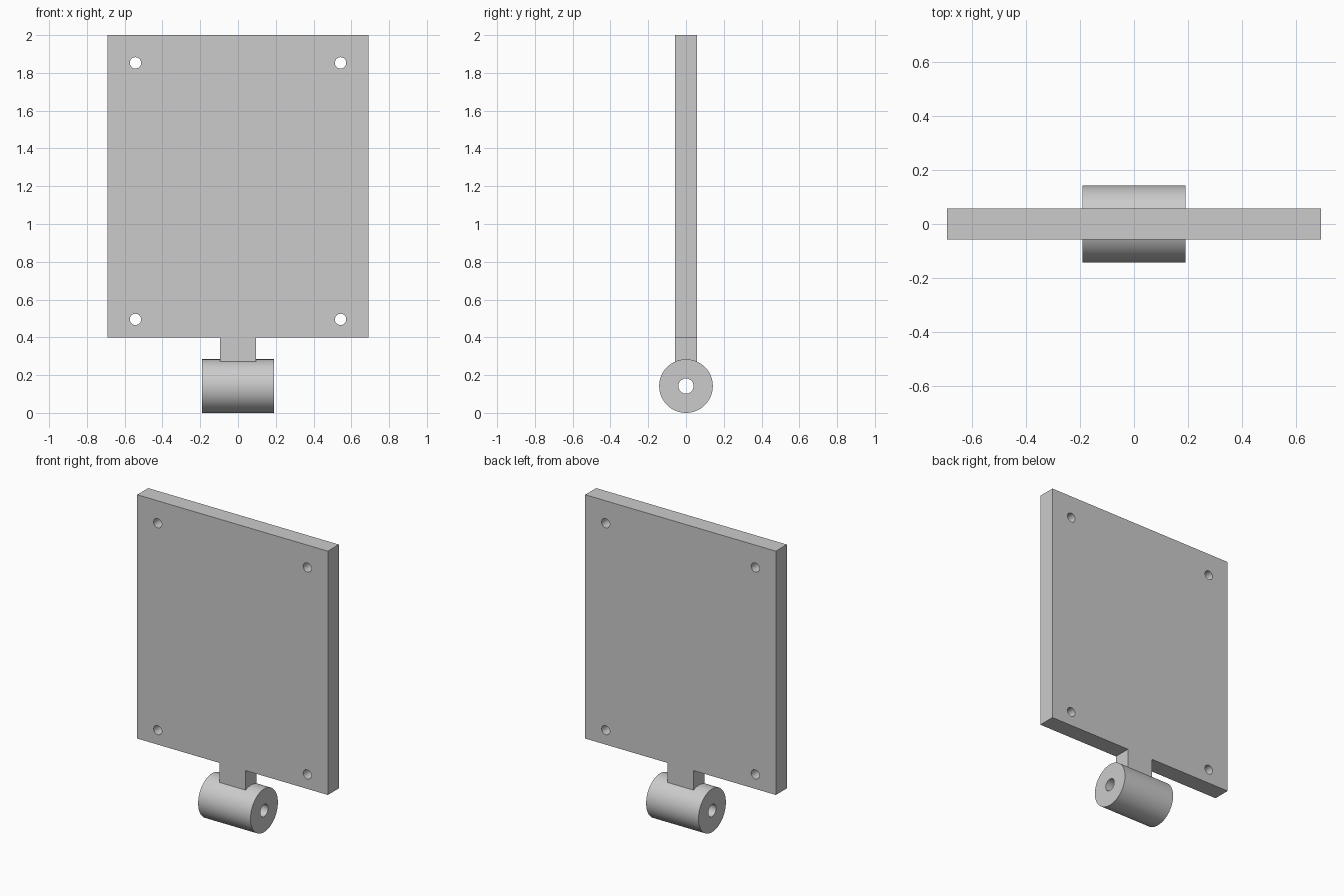
import bpy
import bmesh
import math
from mathutils import Matrix, Vector

default = bpy.data.objects.get("Cube")
if default:
    bpy.data.objects.remove(default, do_unlink=True)

# One plain grey for the whole model
GREY = (0.6, 0.6, 0.6, 1)
grey = bpy.data.materials.new("plain grey")
grey.use_nodes = True
grey.diffuse_color = GREY
grey.node_tree.nodes["Principled BSDF"].inputs["Base Color"].default_value = GREY

HALF_T = 0.057            # half thickness of plate and neck
HALF_W, BOTTOM, TOP = 0.692, 0.4, 2.0
NECK_W, NECK_BOTTOM = 0.095, 0.22
RADIUS, BORE, SLEEVE_W = 0.142, 0.04, 0.19


def finish(bm, name):
    bmesh.ops.recalc_face_normals(bm, faces=bm.faces)
    mesh = bpy.data.meshes.new(name)
    bm.to_mesh(mesh)
    bm.free()
    obj = bpy.data.objects.new(name, mesh)
    bpy.context.collection.objects.link(obj)
    mesh.materials.append(grey)
    return obj


def smooth(obj):
    bpy.ops.object.select_all(action='DESELECT')
    obj.select_set(True)
    bpy.context.view_layer.objects.active = obj
    bpy.ops.object.shade_smooth_by_angle(angle=math.radians(30))


# Mounting plate with its neck, extruded from one outline
half = [(NECK_W, NECK_BOTTOM), (NECK_W, BOTTOM), (HALF_W, BOTTOM), (HALF_W, TOP)]
outline = half + [(-x, z) for x, z in reversed(half)]
bm = bmesh.new()
face = bm.faces.new([bm.verts.new((x, -HALF_T, z)) for x, z in outline])
side = bmesh.ops.extrude_face_region(bm, geom=[face])["geom"]
bmesh.ops.translate(bm, vec=Vector((0, 2 * HALF_T, 0)),
                    verts=[v for v in side if isinstance(v, bmesh.types.BMVert)])
plate = finish(bm, "mounting_plate")

# Four screw holes through the plate
bm = bmesh.new()
for x in (-0.543, 0.543):
    for z in (0.495, 1.853):
        bmesh.ops.create_cone(
            bm, cap_ends=True, segments=32, radius1=0.03, radius2=0.03, depth=0.4,
            matrix=Matrix.Translation((x, 0, z)) @ Matrix.Rotation(math.pi / 2, 4, 'X'))
cutter = finish(bm, "screw_hole_cutter")
cutter.hide_render = True
cut = plate.modifiers.new("screw holes", 'BOOLEAN')
cut.operation = 'DIFFERENCE'
cut.solver = 'EXACT'
cut.object = cutter
bpy.context.view_layer.objects.active = plate
bpy.ops.object.modifier_apply(modifier=cut.name)
bpy.data.objects.remove(cutter, do_unlink=True)
smooth(plate)

# Pivot sleeve: a ring-shaped section spun around the x axis
bm = bmesh.new()
section = [(-SLEEVE_W, BORE), (SLEEVE_W, BORE), (SLEEVE_W, RADIUS), (-SLEEVE_W, RADIUS)]
ring = [bm.verts.new((x, 0, RADIUS + r)) for x, r in section]
edges = [bm.edges.new((ring[i], ring[(i + 1) % 4])) for i in range(4)]
bmesh.ops.spin(bm, geom=ring + edges, cent=(0, 0, RADIUS), axis=(1, 0, 0),
               angle=2 * math.pi, steps=64)
bmesh.ops.remove_doubles(bm, verts=bm.verts, dist=0.0001)
sleeve = finish(bm, "pivot_sleeve")
smooth(sleeve)
